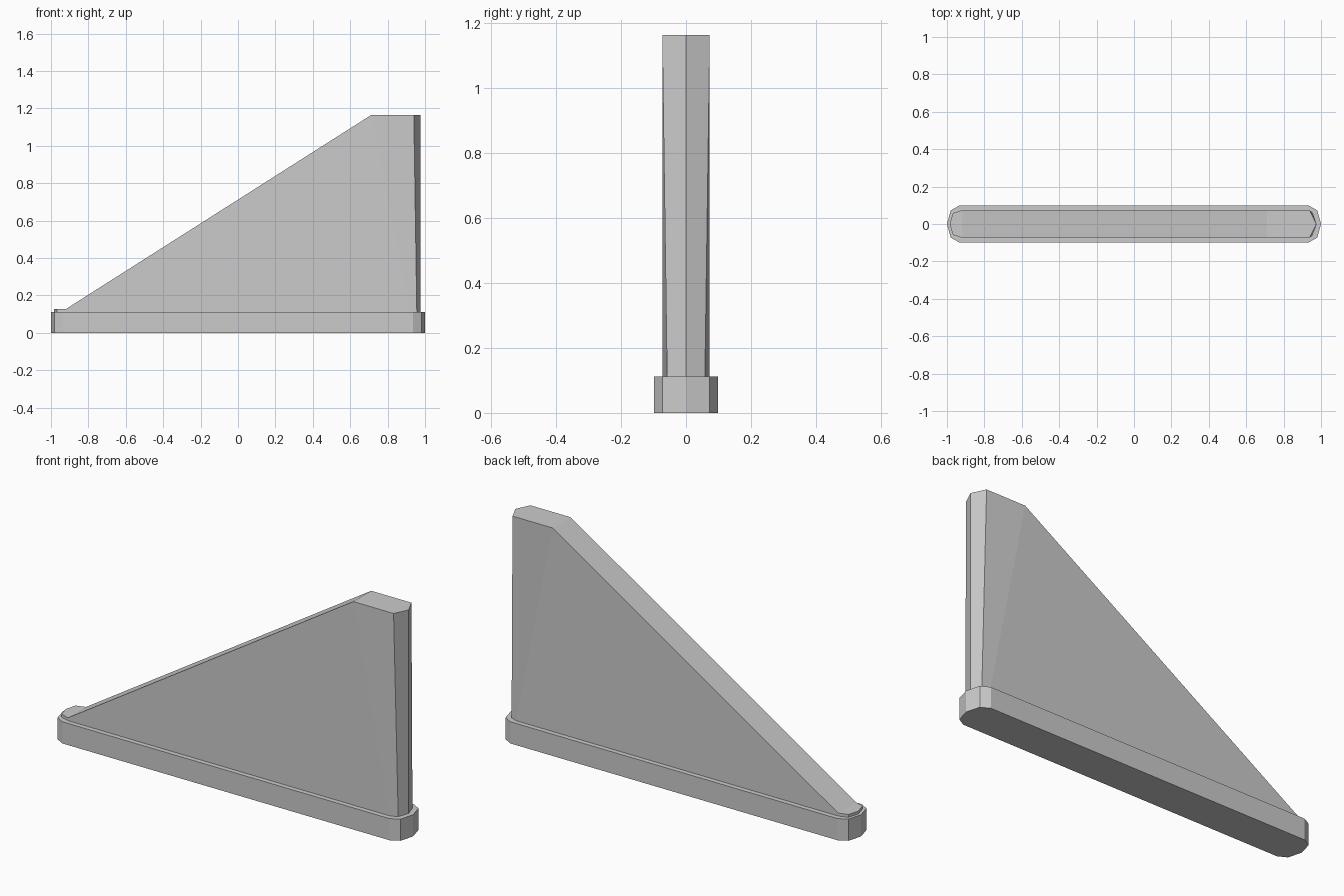
import bpy
import bmesh

cube = bpy.data.objects.get("Cube")
if cube:
    bpy.data.objects.remove(cube, do_unlink=True)

grey = bpy.data.materials.new("plain grey")
grey.use_nodes = True
colour = (0.6, 0.6, 0.6, 1)
grey.diffuse_color = colour
grey.node_tree.nodes["Principled BSDF"].inputs["Base Color"].default_value = colour


def full_ring(half):
    """Mirror a y >= 0 outline, running tip to tip, into a closed ring."""
    return half + [(x, -y, z) for x, y, z in reversed(half[1:-1])]


def loft(name, lower, upper):
    """Join two rings with flat walls, a floor and a roof split across x."""
    bm = bmesh.new()
    lo = [bm.verts.new(p) for p in full_ring(lower)]
    up = [bm.verts.new(p) for p in full_ring(upper)]
    n = len(lo)
    for i in range(n):
        j = (i + 1) % n
        bm.faces.new((lo[i], lo[j], up[j], up[i]))
    bm.faces.new(lo)
    # Roof: end cap, long middle face, end cap
    bm.faces.new((up[0], up[1], up[2], up[-2], up[-1]))
    bm.faces.new((up[2], up[3], up[-3], up[-2]))
    bm.faces.new([up[i] for i in range(3, n - 2)])
    bmesh.ops.recalc_face_normals(bm, faces=bm.faces)
    mesh = bpy.data.meshes.new(name)
    bm.to_mesh(mesh)
    bm.free()
    mesh.materials.append(grey)
    obj = bpy.data.objects.new(name, mesh)
    bpy.context.collection.objects.link(obj)
    return obj


# Long base plate with faceted round ends
base = [(-1, 0), (-0.98, 0.073), (-0.935, 0.098),
        (0.935, 0.098), (0.98, 0.073), (1, 0)]
loft("base_plate", [(x, y, 0) for x, y in base], [(x, y, 0.112) for x, y in base])

# Sloping fin: low tip at one end, tall flat top at the other
foot = [(-0.985, 0), (-0.968, 0.058), (-0.92, 0.073),
        (0.92, 0.073), (0.956, 0.058), (0.975, 0)]
crest = foot[:3] + [(0.71, 0.073), (0.94, 0.073), (0.975, 0)]
heights = [0.127] * 3 + [1.163] * 3
loft("sloping_fin", [(x, y, 0.108) for x, y in foot],
     [(x, y, z) for (x, y), z in zip(crest, heights)])
